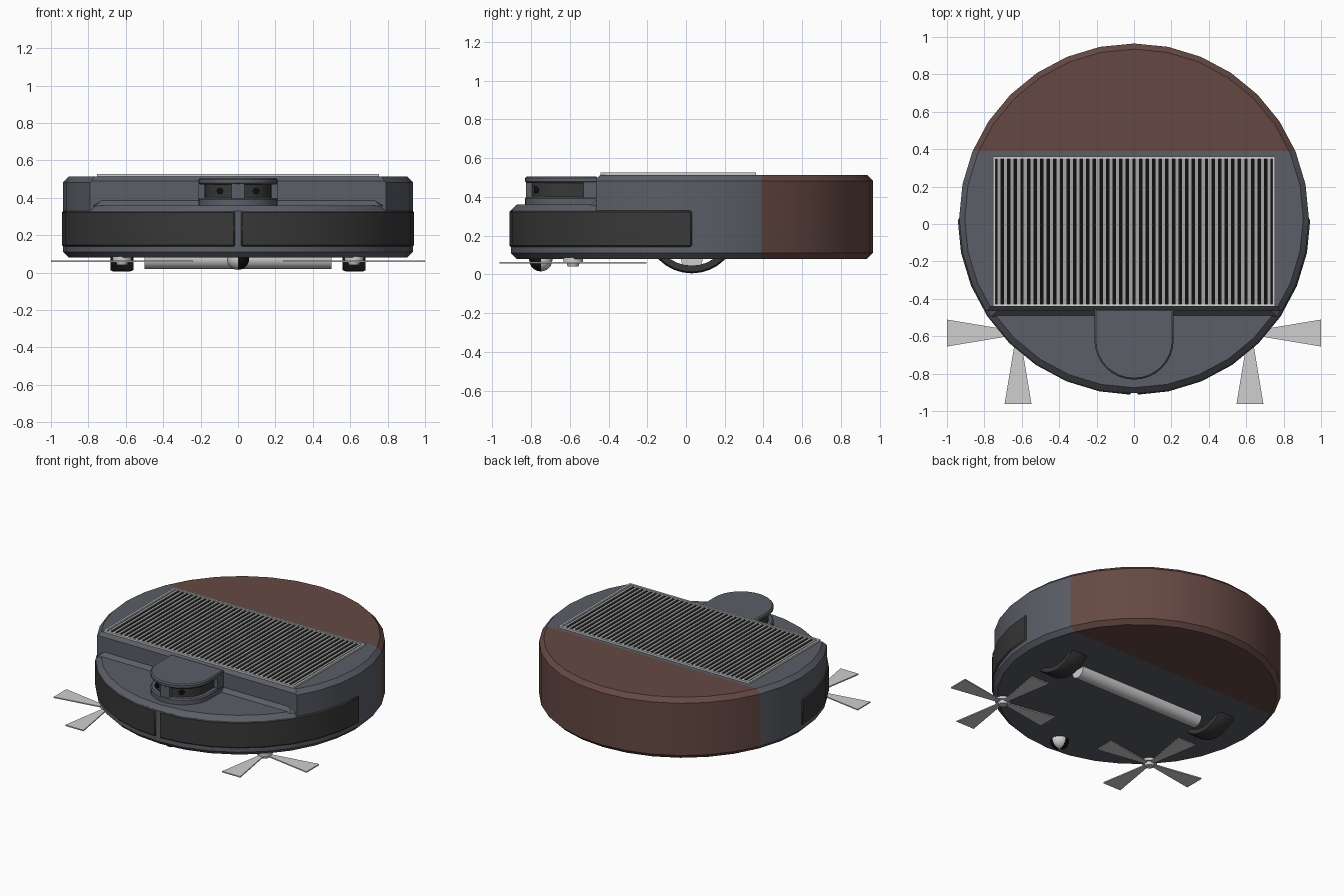
import bpy, bmesh, math
from mathutils import Matrix, Vector

cube = bpy.data.objects.get("Cube")
if cube:
    bpy.data.objects.remove(cube)


def material(name, rgb, rough=0.6):
    m = bpy.data.materials.new(name)
    m.use_nodes = True
    m.diffuse_color = (*rgb, 1)
    bsdf = m.node_tree.nodes["Principled BSDF"]
    bsdf.inputs["Base Color"].default_value = (*rgb, 1)
    bsdf.inputs["Roughness"].default_value = rough
    return m


SLATE = material("slate_shell", (0.105, 0.112, 0.135))
BROWN = material("brown_shell", (0.13, 0.066, 0.056))
DARK = material("dark_rubber", (0.04, 0.04, 0.04))
BLACK = material("black", (0.005, 0.005, 0.005))
SILVER = material("silver", (0.38, 0.38, 0.38))
PALE = material("pale_plastic", (0.62, 0.62, 0.62))

CY, R, SIDES = 0.03, 0.935, 32


def finish(name, bm, *mats, bevel=0):
    bmesh.ops.recalc_face_normals(bm, faces=bm.faces)
    me = bpy.data.meshes.new(name)
    bm.to_mesh(me)
    bm.free()
    for m in mats:
        me.materials.append(m)
    ob = bpy.data.objects.new(name, me)
    bpy.context.collection.objects.link(ob)
    bpy.ops.object.select_all(action="DESELECT")
    ob.select_set(True)
    bpy.context.view_layer.objects.active = ob
    bpy.ops.object.shade_smooth_by_angle(angle=math.radians(30))
    if bevel:
        mod = ob.modifiers.new("bevel", "BEVEL")
        mod.width, mod.segments, mod.limit_method = bevel, 1, "ANGLE"
    return ob


def box(bm, x0, x1, y0, y1, z0, z1):
    mat = Matrix.Translation(((x0 + x1) / 2, (y0 + y1) / 2, (z0 + z1) / 2))
    bmesh.ops.create_cube(bm, size=1, matrix=mat @ Matrix.Diagonal((x1 - x0, y1 - y0, z1 - z0, 1)))


def prism(bm, pts, z0, z1):
    face = bm.faces.new([bm.verts.new((x, y, z0)) for x, y in pts])
    top = bmesh.ops.extrude_face_region(bm, geom=[face])["geom"]
    bmesh.ops.translate(bm, vec=(0, 0, z1 - z0), verts=[v for v in top if isinstance(v, bmesh.types.BMVert)])


def cylinder(bm, centre, radius, depth, axis="Z", radius2=None, sides=24):
    turn = {"Z": Matrix(), "X": Matrix.Rotation(math.pi / 2, 4, "Y"), "Y": Matrix.Rotation(math.pi / 2, 4, "X")}
    bmesh.ops.create_cone(bm, cap_ends=True, segments=sides, radius1=radius, depth=depth,
                          radius2=radius if radius2 is None else radius2,
                          matrix=Matrix.Translation(centre) @ turn[axis])


def disc(z0, z1, edge=0.03):
    """Round shell with chamfered rims."""
    bm = bmesh.new()
    rings = []
    for r, z in ((R - edge, z0), (R, z0 + edge), (R, z1 - edge), (R - edge, z1)):
        angles = [2 * math.pi * i / SIDES for i in range(SIDES)]
        rings.append([bm.verts.new((r * math.cos(a), CY + r * math.sin(a), z)) for a in angles])
    for lo, hi in zip(rings, rings[1:]):
        for i in range(SIDES):
            j = (i + 1) % SIDES
            bm.faces.new((lo[i], lo[j], hi[j], hi[i]))
    bm.faces.new(rings[0])
    bm.faces.new(rings[-1])
    return bm


def slice_off(bm, point, normal, clear=True):
    geom = bm.verts[:] + bm.edges[:] + bm.faces[:]
    cut = bmesh.ops.bisect_plane(bm, geom=geom, plane_co=point, plane_no=normal, clear_outer=clear)
    if clear:
        edges = [e for e in cut["geom_cut"] if isinstance(e, bmesh.types.BMEdge)]
        bmesh.ops.contextual_create(bm, geom=edges)


# Main shell: tall part with brown rear section
STEP = -0.465
bm = disc(0.08, 0.513)
slice_off(bm, (0, STEP, 0), (0, -1, 0))
slice_off(bm, (0, STEP, 0.49), (0, -1, 1))
slice_off(bm, (0, 0.39, 0), (0, 1, 0), clear=False)
for f in bm.faces:
    f.material_index = int(f.calc_center_median().y > 0.39)
finish("main_shell", bm, SLATE, BROWN)

# Lower front deck and the sloped fillet behind it
bm = disc(0.08, 0.36)
slice_off(bm, (0, STEP, 0), (0, 1, 0))
finish("front_deck", bm, SLATE)

bm = bmesh.new()
ends = [[bm.verts.new(v) for v in ((s * 0.78, STEP, 0.355), (s * 0.765, STEP - 0.03, 0.355), (s * 0.73, STEP, 0.385))]
        for s in (-1, 1)]
bmesh.ops.convex_hull(bm, input=ends[0] + ends[1])
finish("deck_fillet", bm, SLATE)

# Wrap-around bumper in two halves with a front gap
for side, label in ((-1, "right"), (1, "left")):
    step = 2 * math.pi / SIDES
    angles = [i * step for i in range(8)] + [8 * step - 0.016]
    arc = lambda r: [(side * r * math.cos(a), CY - r * math.sin(a)) for a in angles]
    bm = bmesh.new()
    prism(bm, arc(R + 0.008) + arc(R - 0.04)[::-1], 0.14, 0.33)
    finish("bumper_" + label, bm, DARK, bevel=0.008)

# Top grille: black backing, slats and raised frame
bm = bmesh.new()
box(bm, -0.745, 0.745, -0.435, 0.355, 0.506, 0.515)
finish("grille_backing", bm, BLACK)

bm = bmesh.new()
SLATS = 42
pitch = 1.48 / SLATS
for i in range(SLATS):
    x = -0.74 + pitch * (i + 0.5)
    box(bm, x - 0.0085, x + 0.0085, -0.43, 0.35, 0.51, 0.522)
finish("grille_slats", bm, SILVER)

bm = bmesh.new()
for s in (-1, 1):
    box(bm, s * 0.747 - 0.007, s * 0.747 + 0.007, -0.442, 0.362, 0.508, 0.526)
for y in (-0.435, 0.355):
    box(bm, -0.74, 0.74, y - 0.007, y + 0.007, 0.508, 0.526)
finish("grille_frame", bm, PALE)


# Sensor turret: U-shaped slabs, posts and recessed dark core
def u_shape(r, back=STEP + 0.01):
    arc = [(r * math.cos(a), -0.62 - r * math.sin(a)) for a in (math.pi * i / 16 for i in range(17))]
    return [(r, back)] + arc + [(-r, back)]


bm = bmesh.new()
prism(bm, u_shape(0.212), 0.35, 0.4)
prism(bm, u_shape(0.212), 0.472, 0.505)
finish("turret_slabs", bm, SLATE, bevel=0.008)

bm = bmesh.new()
box(bm, -0.035, 0.035, -0.826, -0.75, 0.39, 0.48)
for s in (-1, 1):
    box(bm, s * 0.16, s * 0.21, -0.53, STEP + 0.01, 0.39, 0.48)
finish("turret_posts", bm, SLATE)

bm = bmesh.new()
prism(bm, u_shape(0.18), 0.39, 0.48)
finish("turret_core", bm, DARK)

bm = bmesh.new()
for s in (-1, 1):
    cylinder(bm, (s * 0.095, -0.77, 0.436), 0.017, 0.03, "Y", sides=16)
finish("sensor_lenses", bm, BLACK)

# Drive wheels: open rings half sunk into the floor
for side, label in ((-1, "right"), (1, "left")):
    bm = bmesh.new()
    pts = [(x, r) for x, r in ((0.56, 0.2), (0.56, 0.232), (0.58, 0.24), (0.665, 0.24), (0.682, 0.232), (0.682, 0.2))]
    verts = [bm.verts.new((side * x, CY, 0.245 - r)) for x, r in pts]
    edges = [bm.edges.new((verts[i - 1], verts[i])) for i in range(len(verts))]
    bmesh.ops.spin(bm, geom=verts + edges, cent=(0, CY, 0.245), axis=(1, 0, 0), angle=2 * math.pi, steps=32)
    bmesh.ops.remove_doubles(bm, verts=bm.verts, dist=0.0005)
    finish("drive_wheel_" + label, bm, DARK)

# Main roller brush
bm = bmesh.new()
cylinder(bm, (0, CY, 0.075), 0.055, 1.0, "X")
finish("roller_brush", bm, PALE)

# Front caster ball with alternating quarters
bm = bmesh.new()
bmesh.ops.create_uvsphere(bm, u_segments=24, v_segments=12, radius=0.06, matrix=Matrix.Translation((0, -0.75, 0.075)))
for f in bm.faces:
    c = f.calc_center_median()
    f.material_index = int(c.x * (c.y + 0.75) > 0)
finish("caster_ball", bm, BLACK, PALE)

# Side brushes: stepped hub with four flared blades
for side, label in ((-1, "right"), (1, "left")):
    hub = Vector((side * 0.62, -0.583, 0))
    bm = bmesh.new()
    cylinder(bm, hub + Vector((0, 0, 0.075)), 0.05, 0.025)
    cylinder(bm, hub + Vector((0, 0, 0.054)), 0.028, 0.025, radius2=0.036)
    for k in range(4):
        turn = Matrix.Rotation(k * math.pi / 2, 2)
        blade = [(0.02, -0.012), (0.38, -0.072), (0.38, 0.072), (0.02, 0.012)]
        prism(bm, [turn @ Vector(p) + hub.xy for p in blade], 0.057, 0.065)
    finish("side_brush_" + label, bm, PALE)
